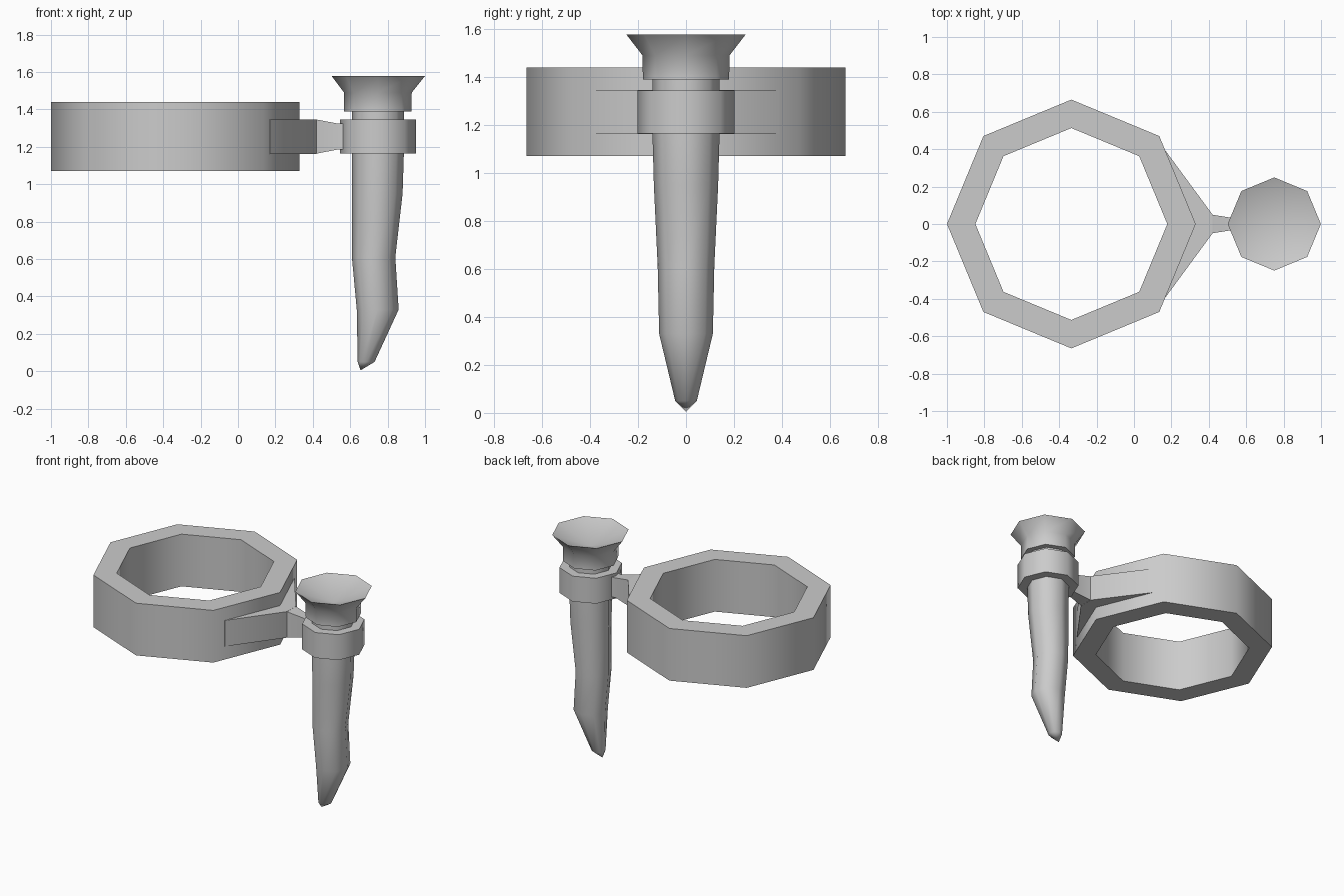
import bpy
from math import cos, sin, pi, radians

if "Cube" in bpy.data.objects:
    bpy.data.objects.remove(bpy.data.objects["Cube"])

SIDES = 8


def make(name, verts, faces):
    me = bpy.data.meshes.new(name)
    me.from_pydata(verts, [], faces)
    ob = bpy.data.objects.new(name, me)
    bpy.context.collection.objects.link(ob)
    bpy.ops.object.select_all(action='DESELECT')
    ob.select_set(True)
    bpy.context.view_layer.objects.active = ob
    bpy.ops.object.mode_set(mode='EDIT')
    bpy.ops.mesh.select_all(action='SELECT')
    bpy.ops.mesh.normals_make_consistent(inside=False)
    bpy.ops.object.mode_set(mode='OBJECT')
    bpy.ops.object.shade_smooth_by_angle(angle=radians(50))
    return ob


def loft(name, rings, closed=False, tip_a=None, tip_b=None):
    """Bridge eight-sided rings (cx, rx, ry, z); ends are capped, pointed or joined up."""
    n = SIDES
    verts = [(cx + rx * cos(2 * pi * i / n), ry * sin(2 * pi * i / n), z)
             for cx, rx, ry, z in rings for i in range(n)]
    m = len(rings)
    faces = []
    for k in range(m if closed else m - 1):
        a, b = k * n, (k + 1) % m * n
        faces += [(a + i, a + (i + 1) % n, b + (i + 1) % n, b + i) for i in range(n)]
    if not closed:
        for start, tip in ((0, tip_a), ((m - 1) * n, tip_b)):
            if tip:
                verts.append(tip)
                t = len(verts) - 1
                faces += [(start + i, start + (i + 1) % n, t) for i in range(n)]
            else:
                faces.append(tuple(range(start, start + n)))
    return make(name, verts, faces)


# Large octagonal holder ring
loft("holder_ring", [(-0.335, r, r, z) for r, z in
                     ((0.665, 1.07), (0.665, 1.44), (0.513, 1.44), (0.513, 1.07))], closed=True)

# Curved tapering spike, pointed at the foot
loft("spike", [(0.685, 0.045, 0.045, 0.05), (0.747, 0.112, 0.112, 0.33),
               (0.725, 0.116, 0.118, 0.61), (0.745, 0.135, 0.134, 0.95),
               (0.748, 0.139, 0.14, 1.17), (0.748, 0.139, 0.14, 1.42)],
     tip_a=(0.655, 0, 0.005))

# Collar around the spike
loft("collar", [(0.748, 0.203, 0.203, z) for z in (1.165, 1.345)])

# Flared cup with a dished top
loft("cup", [(0.748, 0.18, 0.18, 1.39), (0.748, 0.181, 0.181, 1.49), (0.75, 0.249, 0.249, 1.578)],
     tip_b=(0.75, 0, 1.48))

# Wedge bracket hugging the ring corner
outline = [(0.31, 0), (0.155, 0.385), (0.17, 0.39), (0.42, 0.05),
           (0.42, -0.05), (0.17, -0.39), (0.155, -0.385)]
n = len(outline)
make("bracket", [(x, y, z) for z in (1.163, 1.347) for x, y in outline],
     [tuple(range(n)), tuple(range(n, 2 * n))] +
     [(i, (i + 1) % n, n + (i + 1) % n, n + i) for i in range(n)])

# Narrow neck joining bracket and collar
sections = ((0.415, 0.05, 1.163, 1.347), (0.53, 0.032, 1.185, 1.325), (0.58, 0.04, 1.185, 1.325))
neck = [(x, s * w, z) for x, w, lo, hi in sections
        for s, z in ((-1, lo), (1, lo), (1, hi), (-1, hi))]
make("neck", neck, [(0, 1, 2, 3), (8, 9, 10, 11)] +
     [(k + i, k + (i + 1) % 4, k + 4 + (i + 1) % 4, k + 4 + i) for k in (0, 4) for i in range(4)])
